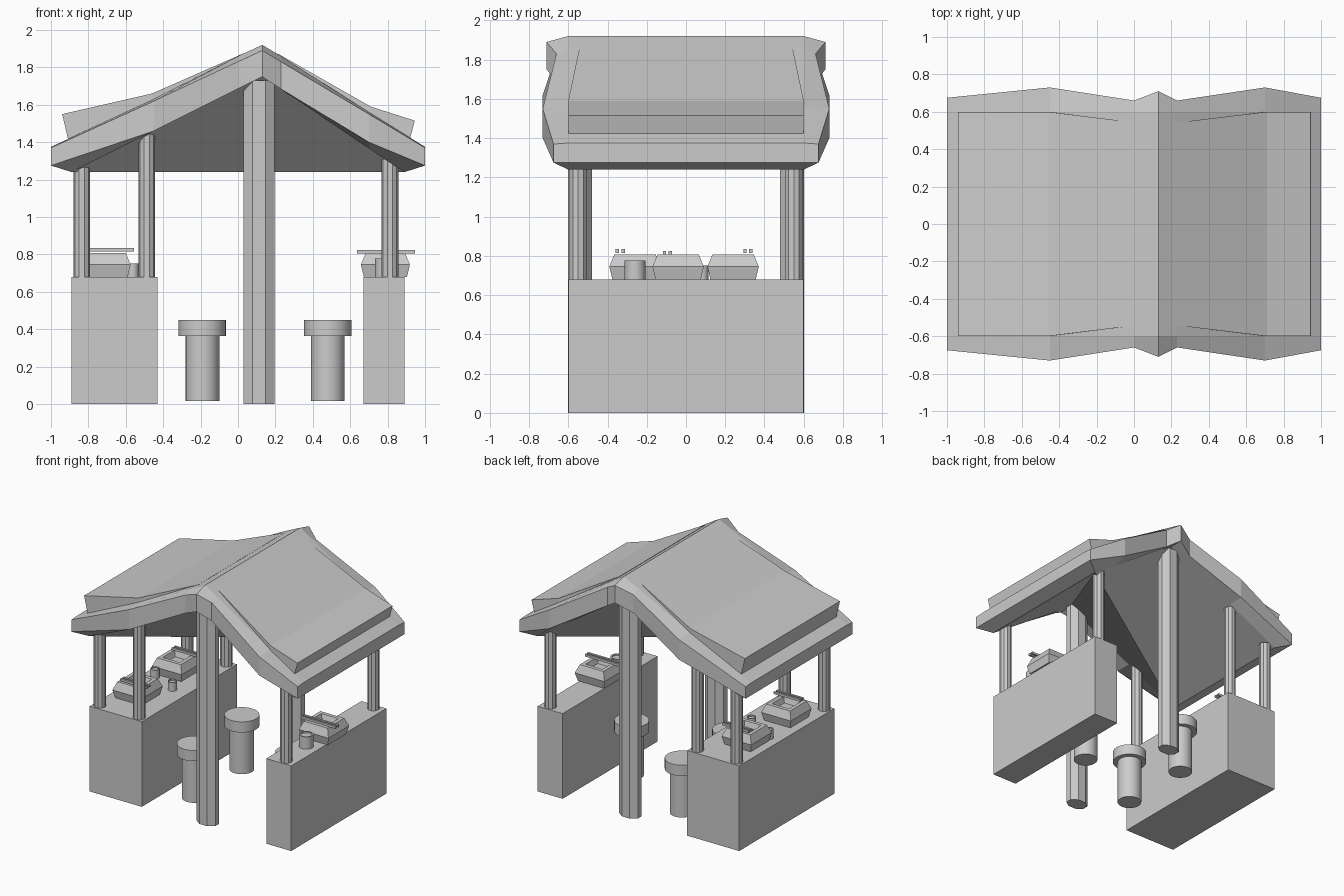
import bpy, bmesh, math
from mathutils import Matrix

if "Cube" in bpy.data.objects:
    bpy.data.objects.remove(bpy.data.objects["Cube"])


def add_mesh(name, verts, faces, smooth=None):
    me = bpy.data.meshes.new(name)
    me.from_pydata(verts, [], faces)
    bm = bmesh.new()
    bm.from_mesh(me)
    bmesh.ops.recalc_face_normals(bm, faces=bm.faces)
    bm.to_mesh(me)
    bm.free()
    ob = bpy.data.objects.new(name, me)
    bpy.context.collection.objects.link(ob)
    return ob


def box(name, x0, x1, y0, y1, z0, z1):
    v = [(x, y, z) for z in (z0, z1) for x, y in ((x0, y0), (x1, y0), (x1, y1), (x0, y1))]
    f = [(0, 3, 2, 1), (4, 5, 6, 7)] + [(i, (i + 1) % 4, (i + 1) % 4 + 4, i + 4) for i in range(4)]
    return add_mesh(name, v, f)


def lathe(name, x, y, profile, n, squash=1.0, turn=0.0, smooth=False):
    """Stack of n-sided rings from (radius, z) pairs, capped at both ends."""
    v, f = [], []
    for r, z in profile:
        for i in range(n):
            a = turn + 2 * math.pi * i / n
            v.append((x + r * math.cos(a), y + squash * r * math.sin(a), z))
    for k in range(len(profile) - 1):
        for i in range(n):
            j = (i + 1) % n
            f.append((k * n + i, k * n + j, (k + 1) * n + j, (k + 1) * n + i))
    f.append(tuple(range(n))[::-1])
    f.append(tuple(range((len(profile) - 1) * n, len(profile) * n)))
    ob = add_mesh(name, v, f)
    if smooth:
        bpy.context.view_layer.objects.active = ob
        ob.select_set(True)
        bpy.ops.object.shade_smooth_by_angle(angle=math.radians(35))
        ob.select_set(False)
    return ob


# Counters
box("left_counter", -0.89, -0.43, -0.6, 0.6, 0, 0.68)
box("right_counter", 0.67, 0.89, -0.6, 0.6, 0, 0.68)

# Posts at both ends
for s, end in ((-1, "front"), (1, "back")):
    lathe(end + "_main_post", 0.1125, s * 0.54, [(0.089, 0), (0.089, 1.73)], 8, 0.73,
          math.pi / 8, True)
    for label, x, top in (("outer", -0.835, 1.265), ("inner", -0.488, 1.45), ("right", 0.812, 1.31)):
        lathe(f"{end}_{label}_post", x, s * 0.55, [(0.045, 0.68), (0.045, top)], 10)

# Roof slab stations: x, band bottom z, band top z, half depth, top z, underside x, underside z
stations = [(-1, 1.275, 1.37, 0.675, 1.375, -0.89, 1.24),
            (-0.45, 1.46, 1.62, 0.73, 1.63, -0.45, 1.46),
            (0, 1.685, 1.83, 0.66, 1.86, 0, 1.685),
            (0.13, 1.75, 1.89, 0.71, 1.92, 0.13, 1.75),
            (0.23, 1.684, 1.83, 0.66, 1.86, 0.23, 1.684),
            (0.7, 1.40, 1.55, 0.73, 1.56, 0.7, 1.366),
            (1, 1.275, 1.37, 0.675, 1.375, 0.89, 1.24)]
v, f = [], []
for x, zb, zt, ye, ztop, xi, zi in stations:
    v += [(x, -ye, zb), (x, -ye, zt), (x, -0.6, ztop), (x, 0.6, ztop),
          (x, ye, zt), (x, ye, zb), (xi, 0.6, zi), (xi, -0.6, zi)]
for k in range(6):
    for i in (0, 1, 2, 3, 4, 5, 7):
        j = (i + 1) % 8
        f.append((k * 8 + i, k * 8 + j, k * 8 + 8 + j, k * 8 + 8 + i))
for b in (0, 48):
    f += [(b, b + 1, b + 4, b + 5), (b + 1, b + 2, b + 3, b + 4), (b, b + 5, b + 6, b + 7)]
# Underside folded along the diagonal of the eave corners
F = [k * 8 + 7 for k in range(7)]
B = [k * 8 + 6 for k in range(7)]
f += [(F[0], F[1], F[2], F[3], B[6]), (F[3], F[4], F[5], F[6], B[6]),
      (F[0], B[6], B[5], B[4], B[3]), (F[0], B[3], B[2], B[1], B[0])]
add_mesh("roof_slab", v, f)

# Upper roof panels: top x, top z, bottom x, bottom z, half depth
panels = {"left_roof_panel": [(-0.94, 1.55, -0.90, 1.38, 0.6), (-0.46, 1.66, -0.45, 1.58, 0.6),
                              (0.03, 1.875, 0.03, 1.80, 0.54)],
          "right_roof_panel": [(0.945, 1.515, 0.91, 1.38, 0.6), (0.71, 1.59, 0.70, 1.50, 0.6),
                               (0.21, 1.875, 0.21, 1.80, 0.54)]}
for name, rows in panels.items():
    v, f = [], [(0, 1, 2, 3), (8, 9, 10, 11)]
    for xt, zt, xb, zb, y in rows:
        v += [(xt, -y, zt), (xt, y, zt), (xb, y, zb), (xb, -y, zb)]
    for k in (0, 4):
        f += [(k + i, k + (i + 1) % 4, k + 4 + (i + 1) % 4, k + 4 + i) for i in range(4)]
    add_mesh(name, v, f)

# Stools
for i, (x, y) in enumerate(((-0.19, -0.28), (-0.19, 0.32), (0.48, 0.0))):
    lathe(f"stool_{i}", x, y, [(0.09, 0.015), (0.09, 0.365), (0.127, 0.365), (0.127, 0.45)],
          24, smooth=True)

# Square bowls with a sunken middle, and a pair of sticks laid across each
q = math.sqrt(2)
for i, (x, y, off, x0, x1, z) in enumerate(((-0.705, -0.26, -0.075, -0.79, -0.555, 0.822),
                                            (-0.705, 0.24, 0.075, -0.79, -0.555, 0.822),
                                            (0.788, -0.04, -0.055, 0.635, 0.945, 0.812))):
    lathe(f"bowl_{i}", x, y, [(0.115 * q, 0.68), (0.131 * q, 0.745), (0.105 * q, 0.808),
                              (0.075 * q, 0.808), (0.06 * q, 0.765)], 4, turn=math.pi / 4)
    for d in (-0.015, 0.015):
        yc = y + off + d
        box(f"stick_{i}", x0, x1, yc - 0.008, yc + 0.008, z - 0.006, z + 0.012)

# Cups
for i, (x, y, r, h) in enumerate(((-0.565, -0.02, 0.034, 0.07), (-0.79, 0.08, 0.034, 0.07),
                                  (0.785, -0.26, 0.053, 0.097))):
    lathe(f"cup_{i}", x, y, [(r, 0.68), (r, 0.68 + h), (r * 0.8, 0.68 + h), (r * 0.8, 0.67 + h)],
          16, smooth=True)
